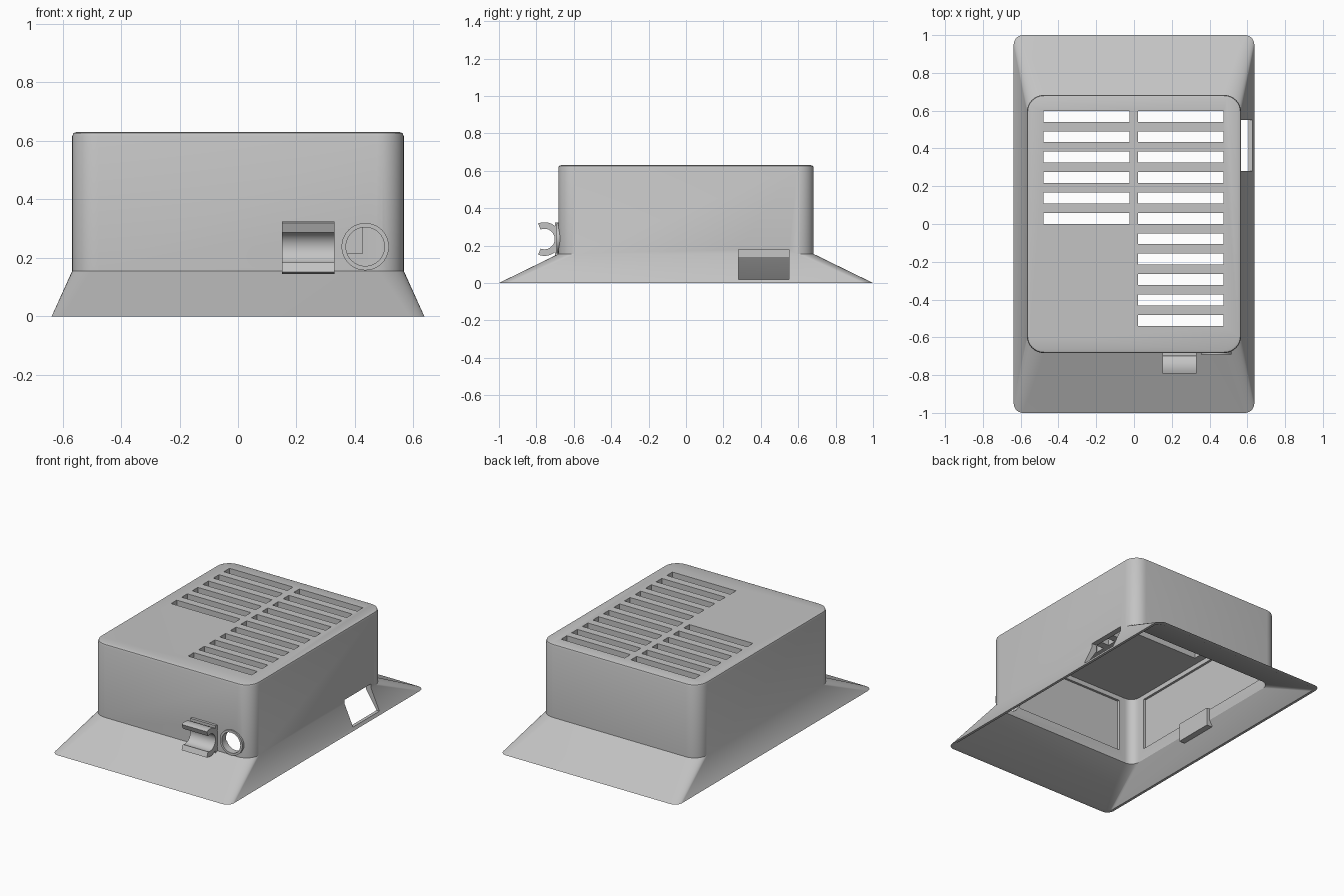
import bpy, bmesh
from math import sin, cos, pi, radians
from mathutils import Matrix

cube = bpy.data.objects.get("Cube")
if cube:
    bpy.data.objects.remove(cube)

grey = bpy.data.materials.new("plain grey")
grey.use_nodes = True
grey.diffuse_color = (0.55, 0.55, 0.55, 1)
grey.node_tree.nodes["Principled BSDF"].inputs["Base Color"].default_value = (0.55, 0.55, 0.55, 1)


def finish(name, bm):
    bmesh.ops.recalc_face_normals(bm, faces=bm.faces)
    mesh = bpy.data.meshes.new(name)
    bm.to_mesh(mesh)
    bm.free()
    mesh.materials.append(grey)
    obj = bpy.data.objects.new(name, mesh)
    bpy.context.collection.objects.link(obj)
    return obj


def smooth(obj):
    bpy.ops.object.select_all(action="DESELECT")
    obj.select_set(True)
    bpy.context.view_layer.objects.active = obj
    bpy.ops.object.shade_smooth_by_angle(angle=radians(30))


def add_box(bm, x0, x1, y0, y1, z0, z1):
    place = Matrix.Translation(((x0 + x1) / 2, (y0 + y1) / 2, (z0 + z1) / 2))
    size = Matrix.Diagonal((x1 - x0, y1 - y0, z1 - z0, 1))
    bmesh.ops.create_cube(bm, size=1, matrix=place @ size)


def rounded_ring(bm, hx, hy, r, z, steps=8):
    ring = []
    for q, (sx, sy) in enumerate([(1, 1), (-1, 1), (-1, -1), (1, -1)]):
        for i in range(steps + 1):
            a = (q + i / steps) * pi / 2
            ring.append(bm.verts.new((sx * (hx - r) + r * cos(a), sy * (hy - r) + r * sin(a), z)))
    return ring


def extrude_x(bm, profile, x0, x1):
    # closed (y, z) profile pushed along x
    face = bm.faces.new([bm.verts.new((x0, y, z)) for y, z in profile])
    new = bmesh.ops.extrude_face_region(bm, geom=[face])["geom"]
    bmesh.ops.translate(bm, vec=(x1 - x0, 0, 0),
                        verts=[v for v in new if isinstance(v, bmesh.types.BMVert)])


def add_tube(bm, x, z, y0, y1, r_out, r_in, n=40):
    # ring around the y axis
    loops = []
    for r, y in [(r_out, y0), (r_out, y1), (r_in, y1), (r_in, y0)]:
        loops.append([bm.verts.new((x + r * cos(2 * pi * i / n), y, z + r * sin(2 * pi * i / n)))
                      for i in range(n)])
    for k in range(4):
        a, b = loops[k], loops[(k + 1) % 4]
        for i in range(n):
            j = (i + 1) % n
            bm.faces.new((a[i], a[j], b[j], b[i]))


def cut(target, cutter):
    mod = target.modifiers.new("cut", "BOOLEAN")
    mod.operation, mod.solver, mod.object = "DIFFERENCE", "EXACT", cutter
    bpy.context.view_layer.objects.active = target
    bpy.ops.object.modifier_apply(modifier=mod.name)
    bpy.data.objects.remove(cutter)


# Hollow housing: one skin running from inner ceiling, round the rim, to the outer roof
bm = bmesh.new()
sections = [
    (0.53, 0.645, 0.06, 0.59),
    (0.53, 0.645, 0.06, 0.14),
    (0.62, 0.97, 0.04, 0.0),
    (0.637, 1.0, 0.05, 0.0),
    (0.567, 0.683, 0.09, 0.155),
    (0.567, 0.683, 0.09, 0.615),
    (0.563, 0.679, 0.086, 0.626),
    (0.552, 0.668, 0.075, 0.63),
]
rings = [rounded_ring(bm, *s) for s in sections]
for a, b in zip(rings, rings[1:]):
    for i in range(len(a)):
        j = (i + 1) % len(a)
        bm.faces.new((a[i], a[j], b[j], b[i]))
bm.faces.new(rings[0])
bm.faces.new(rings[-1])
housing = finish("housing", bm)

# Vent slots, eleven on the right column and six on the left one
bm = bmesh.new()
for row in range(11):
    y = 0.57 - row * 0.108
    add_box(bm, 0.02, 0.475, y - 0.029, y + 0.029, 0.5, 0.7)
    if row < 6:
        add_box(bm, -0.48, -0.025, y - 0.029, y + 0.029, 0.5, 0.7)
# Side window
add_box(bm, 0.45, 0.75, 0.28, 0.55, 0.02, 0.18)
cut(housing, finish("slot_cutter", bm))

# Shallow panels inside the four walls
bm = bmesh.new()
for s in (-1, 1):
    add_box(bm, *sorted((s * 0.5, s * 0.545)), -0.54, 0.54, 0.215, 0.56)
    add_box(bm, -0.425, 0.425, *sorted((s * 0.6, s * 0.66)), 0.215, 0.56)
cut(housing, finish("panel_cutter", bm))

# Cable hole
bm = bmesh.new()
bmesh.ops.create_cone(bm, cap_ends=True, segments=40, radius1=0.066, radius2=0.066, depth=0.3,
                      matrix=Matrix.Translation((0.435, -0.68, 0.238)) @ Matrix.Rotation(pi / 2, 4, "X"))
cut(housing, finish("hole_cutter", bm))
smooth(housing)

# Collar round the cable hole
bm = bmesh.new()
add_tube(bm, 0.435, 0.238, -0.692, -0.65, 0.081, 0.066)
smooth(finish("hole_collar", bm))

# Open clip beside the hole
bm = bmesh.new()
cy, cz, n = -0.757, 0.235, 24
angles = [radians(-112 + 224 * i / n) for i in range(n + 1)]
outer = [(cy + 0.09 * cos(a), cz + 0.09 * sin(a)) for a in angles]
inner = [(cy + 0.055 * cos(a), cz + 0.055 * sin(a)) for a in reversed(angles)]
extrude_x(bm, outer + inner, 0.15, 0.33)
smooth(finish("cable_clip", bm))

# Clip feet joining the arc to the wall
bm = bmesh.new()
for s in (-1, 1):
    add_box(bm, 0.15, 0.33, -0.7, -0.67, *sorted((cz + s * 0.055, cz + s * 0.088)))
finish("clip_feet", bm)

# Small catch on the inside of the left-hand wall
bm = bmesh.new()
add_box(bm, -0.55, -0.51, -0.18, 0.08, 0.1, 0.22)
finish("inner_catch", bm)
